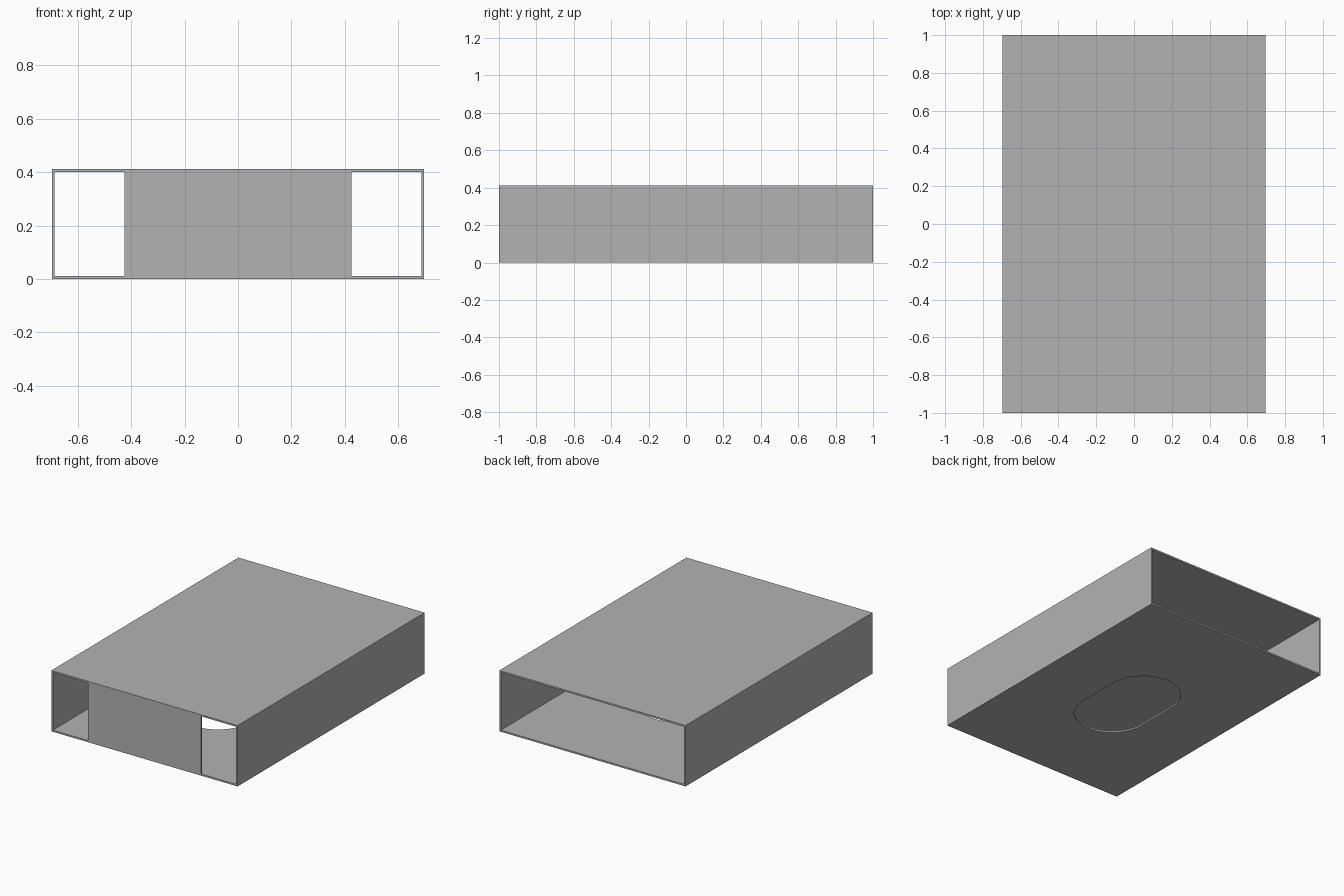
import bpy, bmesh, math

cube = bpy.data.objects.get("Cube")
if cube:
    bpy.data.objects.remove(cube, do_unlink=True)

HALF_W, HALF_L, HEIGHT, WALL = 0.697, 1.0, 0.412, 0.011
PANEL_HALF = 0.424                       # half width of the front panel
HOLE_R, HOLE_HALF, HOLE_Y = 0.24, 0.15, -0.065

grey = bpy.data.materials.new("plain grey")
grey.use_nodes = True
colour = (0.45, 0.45, 0.45, 1)
grey.diffuse_color = colour
grey.node_tree.nodes["Principled BSDF"].inputs["Base Color"].default_value = colour


def prism(name, outline, z0, z1):
    """Extrude a plan outline from z0 up to z1."""
    bm = bmesh.new()
    base = bm.faces.new([bm.verts.new((x, y, z0)) for x, y in outline])
    top = bmesh.ops.extrude_face_region(bm, geom=[base])["geom"]
    bmesh.ops.translate(bm, vec=(0, 0, z1 - z0),
                        verts=[v for v in top if isinstance(v, bmesh.types.BMVert)])
    bmesh.ops.recalc_face_normals(bm, faces=bm.faces)
    mesh = bpy.data.meshes.new(name)
    bm.to_mesh(mesh)
    bm.free()
    mesh.materials.append(grey)
    obj = bpy.data.objects.new(name, mesh)
    bpy.context.collection.objects.link(obj)
    return obj


def cut(target, cutter):
    """Subtract the cutter from the target, then remove it."""
    cutter.hide_render = True
    mod = target.modifiers.new("cut", 'BOOLEAN')
    mod.operation, mod.solver, mod.object = 'DIFFERENCE', 'EXACT', cutter
    bpy.context.view_layer.objects.active = target
    bpy.ops.object.modifier_apply(modifier=mod.name)
    bpy.data.objects.remove(cutter, do_unlink=True)


# Outer block of the sleeve
sleeve = prism("box_sleeve", [(-HALF_W, -HALF_L), (HALF_W, -HALF_L),
                              (HALF_W, HALF_L), (-HALF_W, HALF_L)], 0, HEIGHT)

# Cavity: open at the back, leaving a central panel at the front
inner, past, behind = HALF_W - WALL, HALF_L + 0.1, WALL - HALF_L
half = [(PANEL_HALF, behind), (PANEL_HALF, -past), (inner, -past), (inner, past)]
cut(sleeve, prism("cavity_cutter", half + [(-x, y) for x, y in reversed(half)],
                  WALL, HEIGHT - WALL))

# Rounded slot through the floor
STEPS = 24
slot = []
for side in (1, -1):
    for i in range(STEPS + 1):
        a = math.pi * i / STEPS
        slot.append((side * HOLE_R * math.cos(a),
                     HOLE_Y + side * (HOLE_HALF + HOLE_R * math.sin(a))))
cut(sleeve, prism("slot_cutter", slot, -0.1, 0.1))
